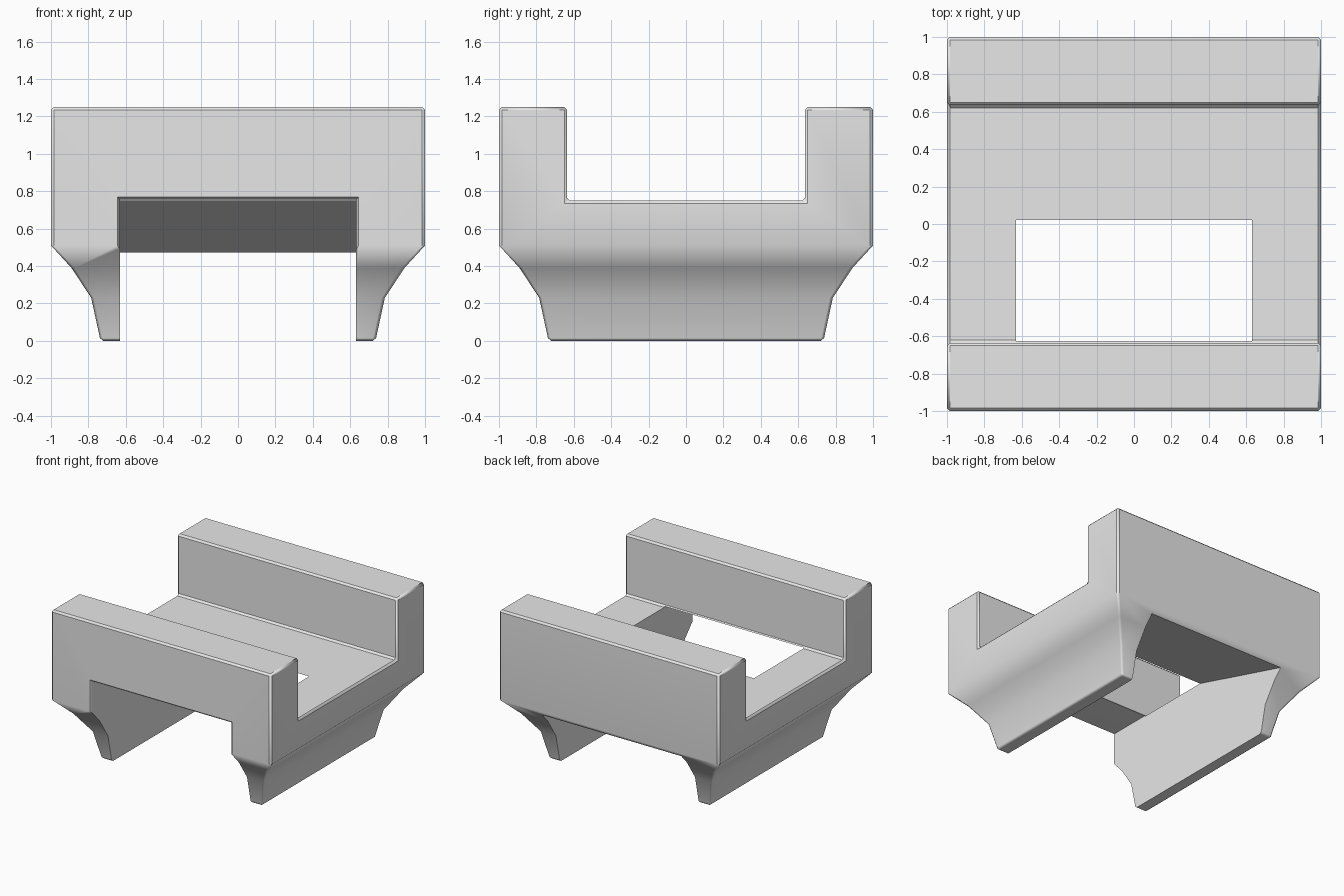
import bpy, bmesh, math

cube = bpy.data.objects.get("Cube")
if cube:
    bpy.data.objects.remove(cube, do_unlink=True)

# Single flat grey
grey = bpy.data.materials.new("light_grey")
grey.use_nodes = True
GREY = (0.8, 0.8, 0.8, 1.0)
grey.diffuse_color = GREY
grey.node_tree.nodes["Principled BSDF"].inputs["Base Color"].default_value = GREY


def loft(name, rings):
    """Closed solid through a list of four-cornered rings."""
    bm = bmesh.new()
    loops = [[bm.verts.new(p) for p in ring] for ring in rings]
    bm.faces.new(loops[0])
    bm.faces.new(loops[-1])
    for a, b in zip(loops, loops[1:]):
        for i in range(4):
            j = (i + 1) % 4
            bm.faces.new((a[i], a[j], b[j], b[i]))
    bmesh.ops.recalc_face_normals(bm, faces=bm.faces)
    mesh = bpy.data.meshes.new(name)
    bm.to_mesh(mesh)
    bm.free()
    mesh.materials.append(grey)
    ob = bpy.data.objects.new(name, mesh)
    bpy.context.collection.objects.link(ob)
    return ob


def flat_ring(h, z):
    return [(-h, -h, z), (h, -h, z), (h, h, z), (-h, h, z)]


def upright_ring(y, h, bottom, top):
    return [(-h, y, bottom), (h, y, bottom), (h, y, top), (-h, y, top)]


def cut(ob, cutter):
    cutter.hide_render = True
    mod = ob.modifiers.new("cut", 'BOOLEAN')
    mod.operation = 'DIFFERENCE'
    mod.solver = 'EXACT'
    mod.object = cutter
    bpy.ops.object.modifier_apply(modifier=mod.name)
    bpy.data.objects.remove(cutter, do_unlink=True)


# Square block with a foot that narrows in a hollow curve
profile = [(0.735, 0.0), (0.785, 0.23), (0.89, 0.39), (1.0, 0.51), (1.0, 1.25)]
body = loft("bracket_body", [flat_ring(h, z) for h, z in profile])
bpy.ops.object.select_all(action='DESELECT')
bpy.context.view_layer.objects.active = body
body.select_set(True)

# Upper channel, running from side to side
cut(body, loft("channel_cutter", [upright_ring(y, 1.3, 0.75, 1.6) for y in (-0.635, 0.635)]))

# Narrow chamfer on the sharp edges
bevel = body.modifiers.new("chamfer", 'BEVEL')
bevel.width = 0.015
bevel.segments = 1
bevel.limit_method = 'ANGLE'
bevel.angle_limit = math.radians(50)
bpy.ops.object.modifier_apply(modifier=bevel.name)

# Lower slot from front to back: flared mouth, level roof, then a sloping roof
slot = [(-1.2, 0.645, 0.77), (-1.0, 0.645, 0.77), (-0.985, 0.632, 0.756),
        (0.0, 0.632, 0.756), (1.2, 0.632, 0.402)]
cut(body, loft("slot_cutter", [upright_ring(y, h, -0.3, top) for y, h, top in slot]))

# Smooth the curved foot, keep the other edges crisp
bpy.ops.object.shade_smooth_by_angle(angle=math.radians(44))
normals = body.modifiers.new("weighted_normals", 'WEIGHTED_NORMAL')
normals.keep_sharp = True
